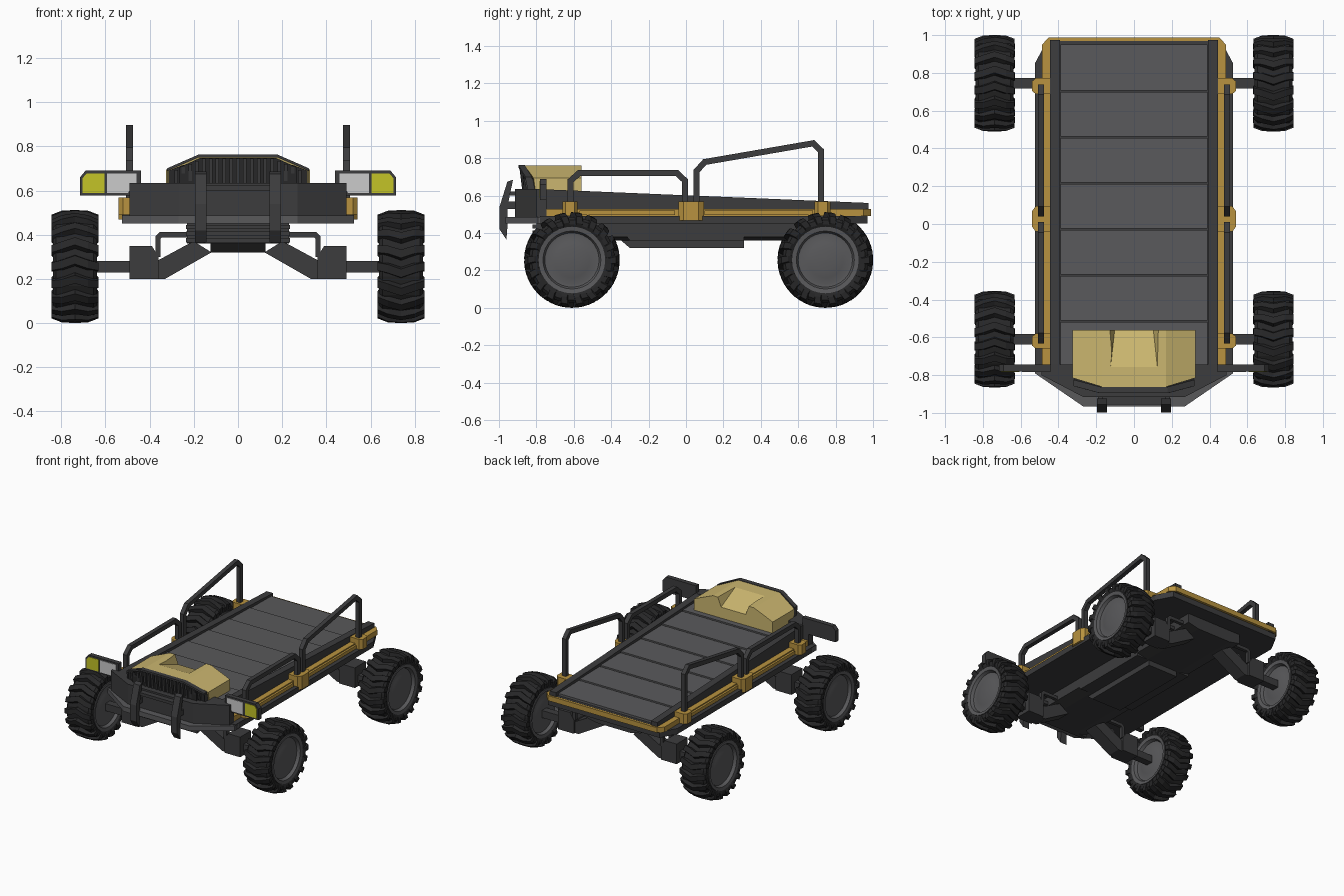
import bpy, bmesh, math
from mathutils import Vector

if "Cube" in bpy.data.objects:
    bpy.data.objects.remove(bpy.data.objects["Cube"])

def material(name, rgb):
    m = bpy.data.materials.new(name)
    m.diffuse_color = (*rgb, 1)
    m.use_nodes = True
    m.node_tree.nodes["Principled BSDF"].inputs["Base Color"].default_value = m.diffuse_color
    return m

GOLD = material("gold", (0.48, 0.29, 0.05))
SAND = material("sand", (0.60, 0.47, 0.16))
DARK = material("charcoal", (0.045, 0.045, 0.047))
RUBBER = material("rubber", (0.02, 0.02, 0.021))
GREY = material("grey", (0.10, 0.10, 0.105))
YELLOW = material("yellow", (0.55, 0.55, 0.02))
WHITE = material("lamp_white", (0.6, 0.6, 0.6))

def finish(name, bm, mat, mirror=False):
    bmesh.ops.recalc_face_normals(bm, faces=bm.faces)
    me = bpy.data.meshes.new(name)
    bm.to_mesh(me)
    bm.free()
    me.materials.append(mat)
    ob = bpy.data.objects.new(name, me)
    bpy.context.collection.objects.link(ob)
    if mirror:
        ob.modifiers.new("Mirror", 'MIRROR')
    return ob

def loft(bm, rings):
    """Skin a list of equal-sized closed rings and cap both ends."""
    rows = [[bm.verts.new(p) for p in r] for r in rings]
    for a, b in zip(rows, rows[1:]):
        for i in range(len(a)):
            j = (i + 1) % len(a)
            bm.faces.new((a[i], a[j], b[j], b[i]))
    bm.faces.new(rows[0])
    bm.faces.new(rows[-1])

def prism(name, pts, axis, a, b, mat, mirror=False):
    """Extrude a 2D outline along an axis from a to b."""
    put = {'X': lambda p, t: (t, p[0], p[1]), 'Y': lambda p, t: (p[0], t, p[1]),
           'Z': lambda p, t: (p[0], p[1], t)}[axis]
    bm = bmesh.new()
    loft(bm, [[put(p, t) for p in pts] for t in (a, b)])
    return finish(name, bm, mat, mirror)

def box(name, x, y, z, mat, mirror=False):
    return prism(name, [(x[0], y[0]), (x[1], y[0]), (x[1], y[1]), (x[0], y[1])], 'Z', *z, mat, mirror)

def sym(half):
    """Complete a half outline with its mirrored points."""
    return half + [(-x, y) for x, y in reversed(half)]

def bar(name, path, axis, centre, r, mat, mirror=True):
    """Square bar following a flat 2D path with mitred corners."""
    P = [Vector(p) for p in path]
    normal = lambda d: Vector((-d.y, d.x)).normalized()
    bm = bmesh.new()
    rings = []
    for i, p in enumerate(P):
        n1 = normal(P[max(i, 1)] - P[max(i, 1) - 1])
        k = min(i, len(P) - 2)
        n2 = normal(P[k + 1] - P[k])
        m = (n1 + n2).normalized()
        m *= r / m.dot(n1)
        ring = []
        for s, t in ((1, -r), (1, r), (-1, r), (-1, -r)):
            q = p + m * s
            ring.append((centre + t, q.x, q.y) if axis == 'X' else (q.x, centre + t, q.y))
        rings.append(ring)
    loft(bm, rings)
    return finish(name, bm, mat, mirror)

def lathe(name, profile, n, mat):
    """Spin an (x, r) profile round the x axis."""
    bm = bmesh.new()
    loft(bm, [[(x, r * math.cos(t), r * math.sin(t)) for t in
               [2 * math.pi * i / n for i in range(n)]] for x, r in profile])
    return finish(name, bm, mat)

# Wheels: tyre, wavy tread lugs and domed hub, shared by four corners
half = [(0.02, 0.165), (0.088, 0.167), (0.100, 0.19), (0.100, 0.215), (0.085, 0.23)]
tyre = lathe("tyre", [(-x, r) for x, r in half] + half[::-1], 32, RUBBER)
rim_half = [(0.088, 0.004), (0.086, 0.05), (0.081, 0.095), (0.072, 0.13), (0.074, 0.145), (0.096, 0.155), (0.100, 0.178)]
hub = lathe("wheel_hub", [(-x, r) for x, r in rim_half] + rim_half[::-1], 32, GREY)
bm = bmesh.new()
path = [(-0.107, 0.20, -0.03), (-0.106, 0.236, 0), (-0.06, 0.253, 0.04), (0, 0.256, 0.12),
        (0.06, 0.253, 0.04), (0.106, 0.236, 0), (0.107, 0.20, -0.03)]
for i in range(18):
    rings = []
    for x, r, off in path:
        t = 2 * math.pi * i / 18 + off
        rings.append([(x * k, q * math.cos(t + s), q * math.sin(t + s))
                      for k, q, s in ((1, r, -0.075), (1, r, 0.075), (0.85, r - 0.028, 0.11), (0.85, r - 0.028, -0.11))])
    loft(bm, rings)
lugs = finish("tread_lugs", bm, RUBBER)
bpy.ops.object.select_all(action='DESELECT')
hub.select_set(True)
bpy.context.view_layer.objects.active = hub
bpy.ops.object.shade_smooth_by_angle(angle=math.radians(25))
AXLES = (-0.61, 0.745)
for n, (sx, y) in enumerate([(s, y) for s in (1, -1) for y in AXLES]):
    for part in (tyre, hub, lugs):
        ob = part if n == 0 else part.copy()
        if n:
            bpy.context.collection.objects.link(ob)
        ob.location = (0.738 * sx, y, 0.256)
        ob.rotation_euler.z = 0 if sx > 0 else math.pi

# Axles and suspension
for y in AXLES:
    bar("axle", [(0.45, 0.255), (0.70, 0.255)], 'Y', y, 0.027, DARK)
    prism("hub_carrier", [(0.49, 0.2), (0.36, 0.2), (0.36, 0.30), (0.39, 0.35), (0.49, 0.35)],
          'Y', y - 0.065, y + 0.065, DARK, True)
    prism("suspension_arm", [(0.40, 0.2), (0.33, 0.2), (0.12, 0.32), (0.20, 0.37), (0.24, 0.35), (0.36, 0.285), (0.40, 0.30)],
          'Y', y - 0.05, y + 0.05, DARK, True)
    for dy in (-0.05, 0.05):
        bar("suspension_link", [(0.18, 0.4), (0.35, 0.4), (0.362, 0.388), (0.362, 0.30)], 'Y', y + dy, 0.012, DARK)

# Chassis, belly and floor slab
prism("chassis", sym([(0.14, 0.36), (0.23, 0.38), (0.23, 0.46)]), 'Y', -0.80, 0.86, DARK)
prism("belly", [(-0.37, 0.38), (-0.30, 0.32), (0.31, 0.32), (0.31, 0.46), (-0.37, 0.46)], 'X', -0.125, 0.125, DARK)
prism("belly_side", [(-0.37, 0.45), (-0.30, 0.36), (0.31, 0.36), (0.31, 0.46)], 'X', -0.23, 0.23, DARK)
for z in (0.375, 0.405, 0.435):
    box("front_slat", (-0.235, 0.235), (-0.82, -0.79), (z - 0.01, z + 0.01), DARK)
prism("floor_slab", sym([(0.525, -0.78), (0.525, 0.85), (0.46, 0.97)]), 'Z', 0.45, 0.492, DARK)
prism("gold_frame", sym([(0.487, -0.78), (0.487, 0.95), (0.45, 0.988)]), 'Z', 0.492, 0.53, GOLD)
for y0, y1 in ((-0.57, -0.06), (0.10, 0.68)):
    box("side_strip", (0.485, 0.502), (y0, y1), (0.497, 0.522), GOLD, True)

# Load bed with sloping planks and edge rails
def top(y):
    return 0.602 - 0.042 * y
prism("bed", [(-0.78, 0.49), (-0.78, top(-0.78) - 0.03), (0.97, top(0.97) - 0.03), (0.97, 0.49)], 'X', -0.42, 0.42, DARK)
edges = [-0.76] + [-0.515 + 0.2435 * i for i in range(6)] + [0.955]
for a, b in zip(edges, edges[1:]):
    a, b = a + 0.004, b - 0.004
    prism("plank", [(a, 0.54), (a, top(a) - 0.02), (b, top(b) - 0.014), (b, 0.52)], 'X', -0.39, 0.39, GREY)
prism("bed_rail", [(-0.78, 0.49), (-0.78, top(-0.78)), (0.975, top(0.975)), (0.975, 0.49)], 'X', 0.392, 0.445, DARK, True)

# Gold brackets and hand rails
for y, h, z0 in ((-0.62, 0.04, 0.492), (0.027, 0.068, 0.468), (0.73, 0.042, 0.492)):
    prism("bracket", [(0.44, y - h), (0.52, y - h), (0.54, y - h * 0.6), (0.54, y + h * 0.6), (0.52, y + h), (0.44, y + h)],
          'Z', z0, 0.568, GOLD, True)
RAILS = {"front_hand_rail": [(-0.617, 0.5), (-0.617, 0.68), (-0.57, 0.722), (-0.05, 0.722), (-0.005, 0.68), (-0.005, 0.5)],
         "rear_hand_rail": [(0.055, 0.5), (0.055, 0.73), (0.1, 0.78), (0.68, 0.88), (0.722, 0.84), (0.722, 0.5)]}
for name, pts in RAILS.items():
    bar(name, pts, 'X', 0.492, 0.016, DARK)

# Hood with a flared scoop cut from its back
bm = bmesh.new()
sec = [(0.325, 0.59, -0.80), (0.325, 0.695, -0.815), (0.17, 0.76, -0.862),
       (-0.17, 0.76, -0.862), (-0.325, 0.695, -0.815), (-0.325, 0.59, -0.80)]
loft(bm, [[(x, f, z) for x, z, f in sec], [(x, -0.56, z) for x, z, f in sec]])
hood = finish("hood", bm, SAND)
bm = bmesh.new()
loft(bm, [[(-a, y, z), (a, y, z), (b, y, 0.80), (-b, y, 0.80)]
          for y, z, a, b in ((-0.76, 0.761, 0.124, 0.127), (-0.54, 0.685, 0.10, 0.145))])
cut = finish("scoop_cutter", bm, SAND)
cut.hide_render = True
cut.hide_set(True)
mod = hood.modifiers.new("Scoop", 'BOOLEAN')
mod.operation, mod.object, mod.solver = 'DIFFERENCE', cut, 'EXACT'

# Grille: panels, ribs and frame following the hood's bent nose
prism("grille_panel", sym([(0.265, 0.6), (0.265, 0.705), (0.17, 0.748)]), 'Y', -0.868, -0.80, RUBBER)
prism("grille_panel_side", sym([(0.315, 0.6), (0.315, 0.69), (0.25, 0.715)]), 'Y', -0.845, -0.80, RUBBER)
for i in range(-9, 10):
    x = i * 0.031
    z, f = 0.745 - max(0, abs(x) - 0.16) * 0.43, 0.03 * max(0, abs(x) - 0.17) / 0.14
    prism("grille_rib", [(-0.876 + f, 0.63), (-0.89 + f, z), (-0.81, z), (-0.81, 0.63)], 'X', x - 0.008, x + 0.008, DARK)
edge = [(0.312, -0.825, 0.6), (0.312, -0.846, 0.695), (0.17, -0.884, 0.757)]
edge += [(-x, y, z) for x, y, z in edge[::-1]]
bm = bmesh.new()
loft(bm, [[(x + 0.008 * math.copysign(o, x), y + d, z + 0.006 * o)
           for o, d in ((1, -0.012), (1, 0.022), (-1.2, 0.022), (-1.2, -0.012))] for x, y, z in edge])
finish("grille_frame", bm, DARK)

# Bumpers and bull bars
prism("bumper_upper", sym([(0.27, -0.915), (0.49, -0.80), (0.49, -0.745)]), 'Z', 0.485, 0.635, DARK)
prism("bumper_lower", sym([(0.27, -0.965), (0.525, -0.79), (0.525, -0.74)]), 'Z', 0.45, 0.487, GREY)
prism("bull_bar", [(-0.925, 0.685), (-0.955, 0.675), (-0.997, 0.54), (-0.997, 0.42), (-0.96, 0.365), (-0.955, 0.43), (-0.955, 0.54)],
      'X', 0.143, 0.195, DARK, True)
box("bull_bar_cross", (-0.17, 0.17), (-0.955, -0.90), (0.60, 0.622), DARK)
box("bull_bar_mount", (0.15, 0.19), (-0.96, -0.90), (0.53, 0.57), DARK, True)

# Side lamps
prism("lamp_housing", [(0.44, 0.69), (0.69, 0.69), (0.715, 0.66), (0.715, 0.577), (0.49, 0.577), (0.44, 0.63)],
      'Y', -0.78, -0.745, DARK, True)
prism("yellow_lens", [(0.605, 0.678), (0.685, 0.678), (0.704, 0.655), (0.704, 0.588), (0.605, 0.588)], 'Y', -0.784, -0.77, YELLOW, True)
prism("white_lens", [(0.46, 0.678), (0.592, 0.678), (0.592, 0.588), (0.5, 0.588), (0.46, 0.635)], 'Y', -0.784, -0.77, WHITE, True)
